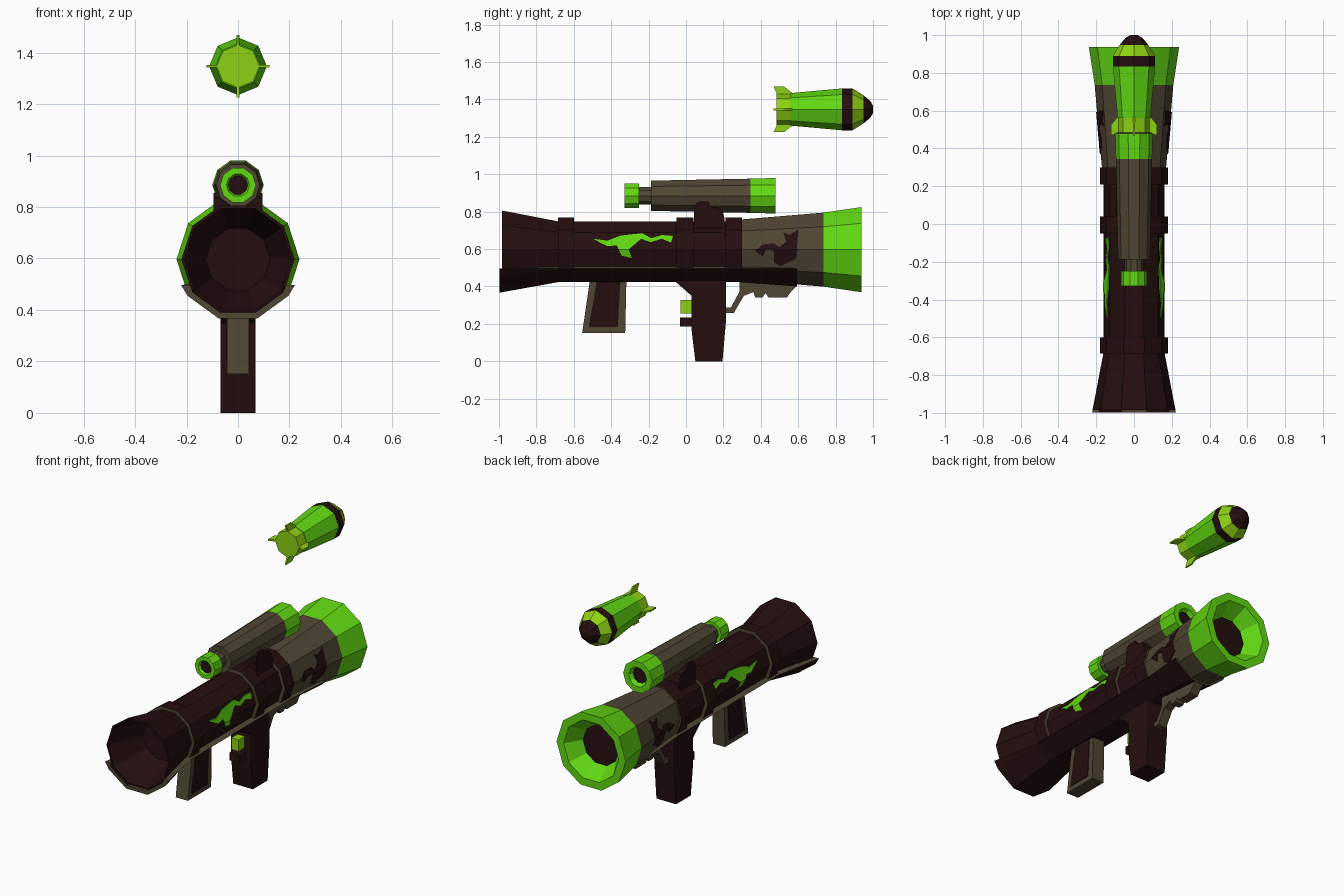
import bpy, bmesh, math
from mathutils import Vector

cube = bpy.data.objects.get("Cube")
if cube:
    bpy.data.objects.remove(cube, do_unlink=True)


def material(name, rgb):
    m = bpy.data.materials.new(name)
    m.use_nodes = True
    m.diffuse_color = (*rgb, 1)
    m.node_tree.nodes["Principled BSDF"].inputs["Base Color"].default_value = (*rgb, 1)
    return m


MATS = [material("dark maroon", (0.0185, 0.0045, 0.0048)),
        material("olive brown", (0.08, 0.061, 0.034)),
        material("bright green", (0.12, 0.69, 0.006)),
        material("lime", (0.27, 0.64, 0.006))]
DARK, BROWN, GREEN, LIME = range(4)
AXIS = 0.597      # height of the launcher tube axis
SCOPE = 0.885     # height of the scope axis
ROCKET = 1.347    # height of the rocket axis


def finish(name, bm):
    bmesh.ops.recalc_face_normals(bm, faces=bm.faces[:])
    me = bpy.data.meshes.new(name)
    bm.to_mesh(me)
    bm.free()
    for m in MATS:
        me.materials.append(m)
    ob = bpy.data.objects.new(name, me)
    bpy.context.collection.objects.link(ob)
    return ob


def loft(name, rings, mats, closed=False):
    """Skin a list of point rings; mats holds one colour per band."""
    bm = bmesh.new()
    rows = [[bm.verts.new(p) for p in ring] for ring in rings]
    n = len(rows[0])
    for a, b, m in zip(rows, rows[1:], mats):
        for i in range(n):
            j = (i + 1) % n
            bm.faces.new((a[i], a[j], b[j], b[i])).material_index = m
    bm.faces.new(rows[0]).material_index = mats[0]
    bm.faces.new(rows[-1]).material_index = mats[-1]
    return finish(name, bm)


def lathe(name, profile, mats, z, sides=10):
    """Turn (y, radius) points round an axis running along y."""
    rings = []
    for y, r in profile:
        angles = [math.tau * i / sides for i in range(sides)]
        rings.append([(r * math.cos(a), y, z + r * math.sin(a)) for a in angles])
    return loft(name, rings, mats, z)


def prism(name, points, half, mat):
    """Extrude a side outline of (y, z) points across x."""
    bm = bmesh.new()
    face = bm.faces.new([bm.verts.new((-half, y, z)) for y, z in points])
    ext = bmesh.ops.extrude_face_region(bm, geom=[face])["geom"]
    bmesh.ops.translate(bm, vec=(2 * half, 0, 0),
                        verts=[v for v in ext if isinstance(v, bmesh.types.BMVert)])
    for f in bm.faces:
        f.material_index = mat
    return finish(name, bm)


def box(name, y0, y1, z0, z1, half, mat):
    return prism(name, [(y0, z0), (y1, z0), (y1, z1), (y0, z1)], half, mat)


def marking(name, points, radius, mat):
    """Thin plate folded over the side corner of the tube, on both sides."""
    for side, label in ((1, "left"), (-1, "right")):
        bm = bmesh.new()
        bm.faces.new([bm.verts.new((0, y, z)) for y, z in points])
        bmesh.ops.triangulate(bm, faces=bm.faces[:])
        bmesh.ops.bisect_plane(bm, geom=bm.verts[:] + bm.edges[:] + bm.faces[:],
                               plane_co=(0, 0, AXIS), plane_no=(0, 0, 1))
        for v in bm.verts:
            v.co.x = side * (radius(v.co.y) + 0.005
                             - abs(v.co.z - AXIS) * math.tan(math.pi / 10))
        ext = bmesh.ops.extrude_face_region(bm, geom=bm.faces[:])["geom"]
        bmesh.ops.translate(bm, vec=(-0.008 * side, 0, 0),
                            verts=[v for v in ext if isinstance(v, bmesh.types.BMVert)])
        for f in bm.faces:
            f.material_index = mat
        finish(label + "_" + name, bm)


# Launcher tube with hollow rear flare and hollow muzzle
lathe("launcher_tube",
      [(-0.76, 0.125), (-0.985, 0.208), (-0.985, 0.22), (-0.68, 0.158), (0.3, 0.158),
       (0.3, 0.17), (0.735, 0.208), (0.937, 0.239), (0.937, 0.19), (0.84, 0.125),
       (0.835, 0.125)],
      [DARK] * 4 + [BROWN] * 2 + [GREEN] * 3 + [DARK], AXIS)

# Clamp rings with brown side faces
for name, y0, y1 in (("rear_ring", -0.685, -0.6), ("middle_ring", -0.05, 0.04),
                     ("front_ring", 0.21, 0.3)):
    lathe(name, [(y0, 0.15), (y0, 0.18), (y1, 0.18), (y1, 0.15)],
          [BROWN, DARK, BROWN], AXIS)


# Lower shell hugging the underside of the tube
def shell_arc(r, y, flare):
    t = min(0.1 / (r * math.sin(math.pi / 5)), 0.97)
    top_x = r * (1 - t * (1 - math.cos(math.pi / 5)))
    top_z = -t * r * math.sin(math.pi / 5)
    arc = [(r * math.cos(math.radians(a)), r * math.sin(math.radians(a)))
           for a in (-36, -72, -108, -144)]
    pts = [(top_x + flare, top_z)] + arc + [(-top_x - flare, top_z)]
    return [(x, y, AXIS + z) for x, z in pts]


rings = []
for y, r in ((-0.997, 0.242), (-0.685, 0.183), (0.3, 0.183), (0.594, 0.207)):
    rings.append(shell_arc(r, y, 0.012) + shell_arc(r - 0.024, y, 0)[::-1])
shell = loft("lower_shell", rings, [DARK] * 3)
for f in shell.data.polygons:
    if abs(f.normal.y) > 0.9 or f.normal.z > 0.8:
        f.material_index = BROWN

# Rear grip with dark side panels
prism("rear_grip", [(-0.555, 0.152), (-0.325, 0.152), (-0.318, 0.46), (-0.51, 0.46)],
      0.042, BROWN)
prism("rear_grip_panel", [(-0.52, 0.182), (-0.365, 0.182), (-0.35, 0.44), (-0.475, 0.44)],
      0.046, DARK)

# Front grip, trigger and catch
prism("front_grip", [(0.05, 0), (0.195, 0), (0.215, 0.23), (0.215, 0.47), (-0.05, 0.47),
                     (-0.05, 0.42), (0.03, 0.35), (0.03, 0.165)], 0.068, DARK)
box("trigger", -0.03, 0.035, 0.255, 0.328, 0.025, LIME)
box("grip_catch", -0.033, 0.04, 0.185, 0.235, 0.035, DARK)

# Brown hand rail under the barrel
prism("hand_rail",
      [(0.21, 0.258), (0.255, 0.258), (0.31, 0.35), (0.36, 0.37), (0.37, 0.342),
       (0.41, 0.342), (0.425, 0.365), (0.44, 0.342), (0.54, 0.342), (0.56, 0.37),
       (0.59, 0.4), (0.59, 0.43), (0.285, 0.43), (0.285, 0.37), (0.24, 0.288),
       (0.21, 0.288)], 0.03, BROWN)

# Scope cradle
prism("scope_cradle", [(0.04, 0.68), (0.21, 0.68), (0.205, 0.77), (0.19, 0.815),
                       (0.13, 0.83), (0.12, 0.855), (0.07, 0.855), (0.045, 0.835)],
      0.095, DARK)

# Scope with eyepiece and recessed dark lenses
lathe("scope",
      [(-0.312, 0.038), (-0.315, 0.038), (-0.328, 0.045), (-0.328, 0.07), (-0.25, 0.07),
       (-0.25, 0.05), (-0.187, 0.05), (-0.187, 0.085), (0.345, 0.096), (0.478, 0.1),
       (0.478, 0.062), (0.455, 0.048), (0.45, 0.048)],
      [DARK] + [GREEN] * 4 + [BROWN] * 3 + [GREEN] * 3 + [DARK], SCOPE)

# Rocket body
lathe("rocket",
      [(0.485, 0.083), (0.56, 0.083), (0.56, 0.087), (0.835, 0.112), (0.89, 0.112),
       (0.948, 0.076), (0.985, 0.045), (1.0, 0.02)],
      [LIME, GREEN, GREEN, DARK, LIME, DARK, DARK], ROCKET, 8)

# Four swept rocket fins
for i, side in enumerate(("top", "left", "bottom", "right")):
    fin = prism(side + "_rocket_fin", [(0.485, 0.07), (0.57, 0.07), (0.57, 0.085),
                                       (0.525, 0.122), (0.468, 0.122), (0.485, 0.085)],
                0.005, LIME)
    fin.location.z = ROCKET
    fin.rotation_euler.y = i * math.pi / 2

# Jagged markings on tube and barrel
marking("streak",
        [(-0.497, 0.655), (-0.42, 0.645), (-0.35, 0.672), (-0.235, 0.685), (-0.185, 0.658),
         (-0.13, 0.675), (-0.07, 0.67), (-0.08, 0.635), (-0.13, 0.655), (-0.19, 0.637),
         (-0.24, 0.655), (-0.315, 0.627), (-0.33, 0.59), (-0.29, 0.552), (-0.345, 0.565),
         (-0.37, 0.62), (-0.42, 0.615)],
        lambda y: 0.158, GREEN)
marking("rune",
        [(0.37, 0.59), (0.41, 0.625), (0.47, 0.63), (0.5, 0.61), (0.535, 0.64),
         (0.52, 0.69), (0.55, 0.675), (0.6, 0.705), (0.572, 0.635), (0.52, 0.583),
         (0.59, 0.55), (0.505, 0.508), (0.47, 0.53), (0.51, 0.545), (0.47, 0.59),
         (0.43, 0.6), (0.41, 0.56)],
        lambda y: 0.17 + (y - 0.3) * 0.0874, DARK)
